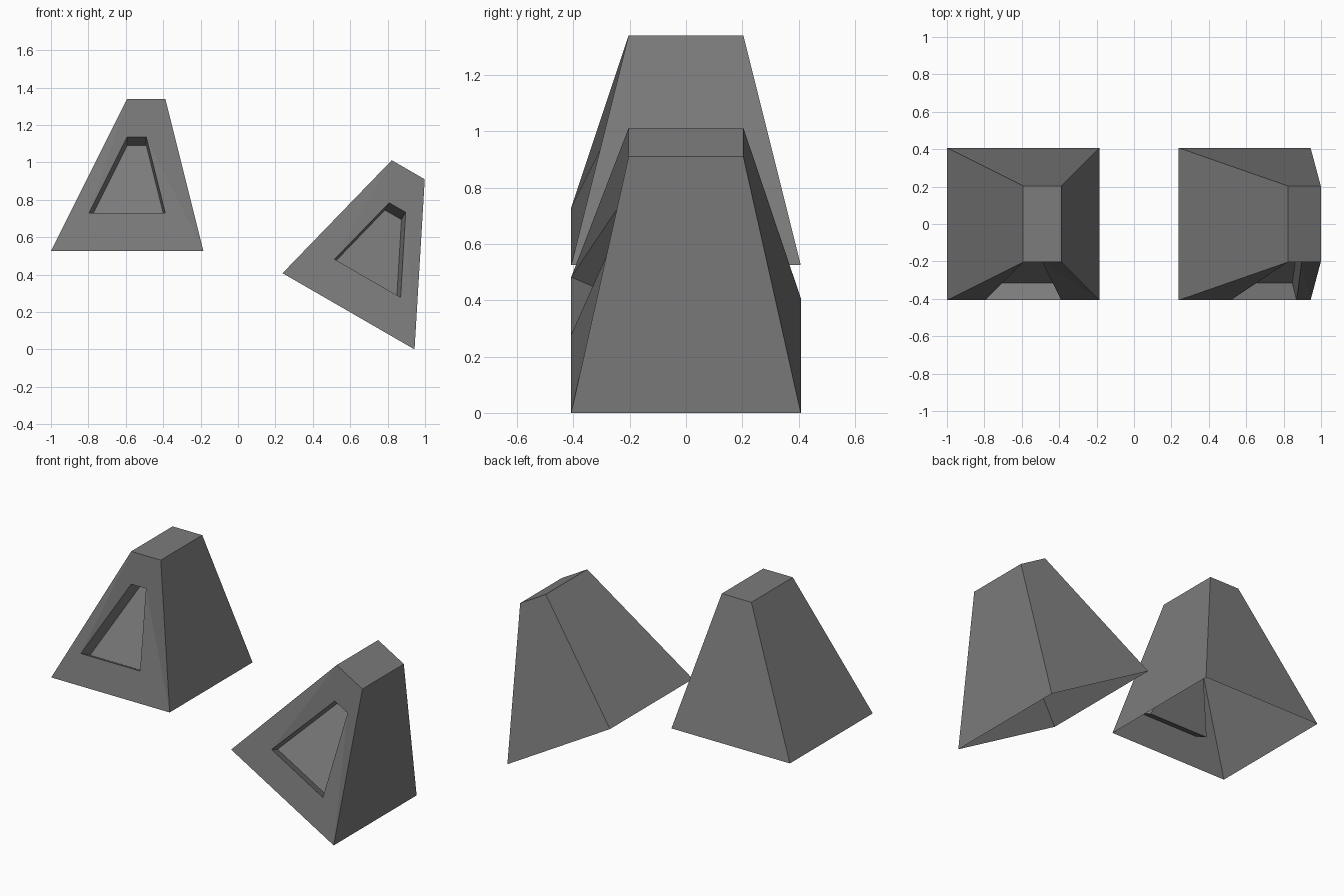
import bpy, bmesh
from math import radians
from mathutils import Vector

if "Cube" in bpy.data.objects:
    bpy.data.objects.remove(bpy.data.objects["Cube"])

S = 0.4075      # half width of the base
H = 2 * S       # height

dark = bpy.data.materials.new("dark_grey")
dark.diffuse_color = (0.2, 0.2, 0.2, 1)
dark.use_nodes = True
dark.node_tree.nodes["Principled BSDF"].inputs["Base Color"].default_value = dark.diffuse_color


def tapered_block(name, lean, location, tilt):
    """Open-bottomed block whose top is shifted to one side (lean = 1 or -1), with a recessed front panel."""
    bm = bmesh.new()
    x0, x1 = sorted((0, lean * S / 2))

    def ring(points):
        return [bm.verts.new(p) for p in points]

    # outer shell corners, anticlockwise from front left
    base = ring([(-S, -S, 0), (S, -S, 0), (S, S, 0), (-S, S, 0)])
    top = ring([(x0, -S / 2, H), (x1, -S / 2, H), (x1, S / 2, H), (x0, S / 2, H)])
    bm.faces.new(top)
    for i in (1, 2, 3):
        j = (i + 1) % 4
        bm.faces.new((base[i], base[j], top[j], top[i]))

    # front frame around the half-size opening, as two large faces
    rim_pts = [(-S / 2, -S, H / 4), (S / 2, -S, H / 4),
               (x1 / 2, -S / 2, H * 0.75), (x0 / 2, -S / 2, H * 0.75)]
    bl, br, tr, tl = rim = ring(rim_pts)
    bm.faces.new((base[0], base[1], tr, br, bl, top[0]))
    bm.faces.new((top[0], bl, tl, tr, base[1], top[1]))

    # recessed panel, pushed straight in along its own normal
    push = Vector((0, 2, -1)).normalized() * S / 4
    floor = ring([Vector(p) + push for p in rim_pts])
    bm.faces.new(floor)
    for i in range(4):
        j = (i + 1) % 4
        bm.faces.new((rim[i], rim[j], floor[j], floor[i]))

    bmesh.ops.recalc_face_normals(bm, faces=bm.faces)
    mesh = bpy.data.meshes.new(name)
    bm.to_mesh(mesh)
    bm.free()
    mesh.materials.append(dark)
    ob = bpy.data.objects.new(name, mesh)
    ob.location = location
    ob.rotation_euler = (0, radians(tilt), 0)
    bpy.context.collection.objects.link(ob)


tapered_block("upright_block", 1, (-0.5925, 0, 0.525), 0)
tapered_block("tilted_block", -1, (0.591, 0, S / 2), 30)
